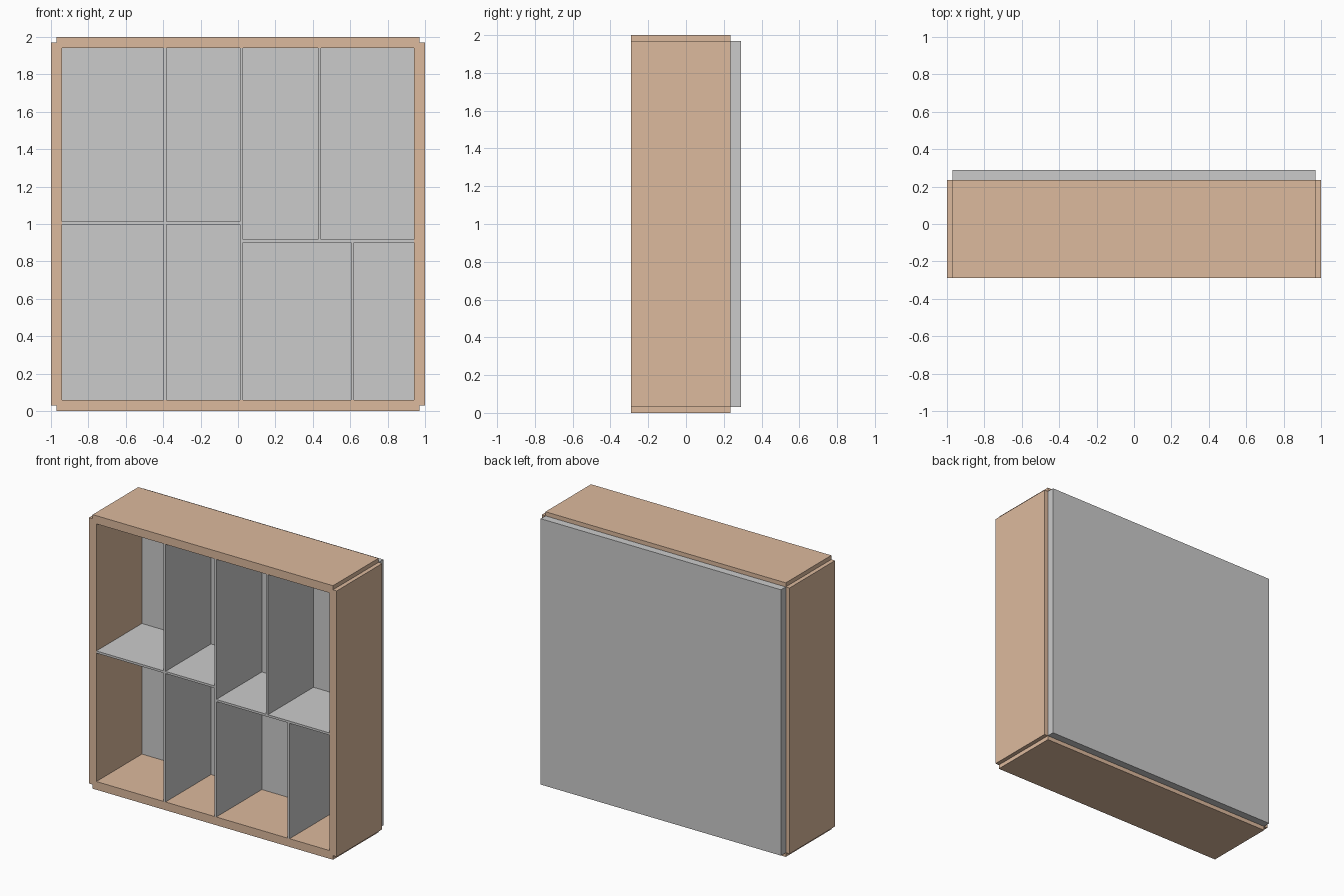
import bpy

if "Cube" in bpy.data.objects:
    bpy.data.objects.remove(bpy.data.objects["Cube"])

wood = bpy.data.materials.new("wood")
wood.diffuse_color = (0.72, 0.49, 0.34, 1)
wood.use_nodes = True
wood.node_tree.nodes["Principled BSDF"].inputs["Base Color"].default_value = wood.diffuse_color

FRONT, BACK = -0.29, 0.235   # depth range of frame and dividers
T = 0.008                    # half thickness of a divider


def board(name, x, z, y=(FRONT, BACK), material=None):
    """Axis-aligned board spanning the given ranges."""
    spans = (x, y, z)
    bpy.ops.mesh.primitive_cube_add(size=1)
    ob = bpy.context.object
    ob.name = name
    for v in ob.data.vertices:
        v.co = [(a + b) / 2 + c * (b - a) for c, (a, b) in zip(v.co, spans)]
    if material:
        ob.data.materials.append(material)
    return ob


# Outer frame: boards overlap at the corners, leaving small notches
board("left_side", (-1, -0.94), (0.03, 1.97), material=wood)
board("right_side", (0.94, 1), (0.03, 1.97), material=wood)
board("bottom_board", (-0.97, 0.97), (0, 0.06), material=wood)
board("top_board", (-0.97, 0.97), (1.94, 2), material=wood)

# Back panel
board("back_panel", (-0.97, 0.97), (0.03, 1.97), y=(BACK, 0.29))

# Upright dividers: x centre, bottom, top
LOW, HIGH = 1.005, 0.91      # left and right shelf heights
uprights = {
    "left_divider": (-0.39, 0.06, 1.94),
    "centre_divider": (0.02, 0.06, 1.94),
    "upper_right_divider": (0.437, HIGH + T, 1.94),
    "lower_right_divider": (0.612, 0.06, HIGH - T),
}
for name, (x, z0, z1) in uprights.items():
    board(name, (x - T, x + T), (z0, z1))

# Shelves between the uprights
shelves = {
    "left_shelf": (-0.94, -0.39 - T, LOW),
    "middle_shelf": (-0.39 + T, 0.02 - T, LOW),
    "right_shelf": (0.02 + T, 0.94, HIGH),
}
for name, (x0, x1, z) in shelves.items():
    board(name, (x0, x1), (z - T, z + T))
